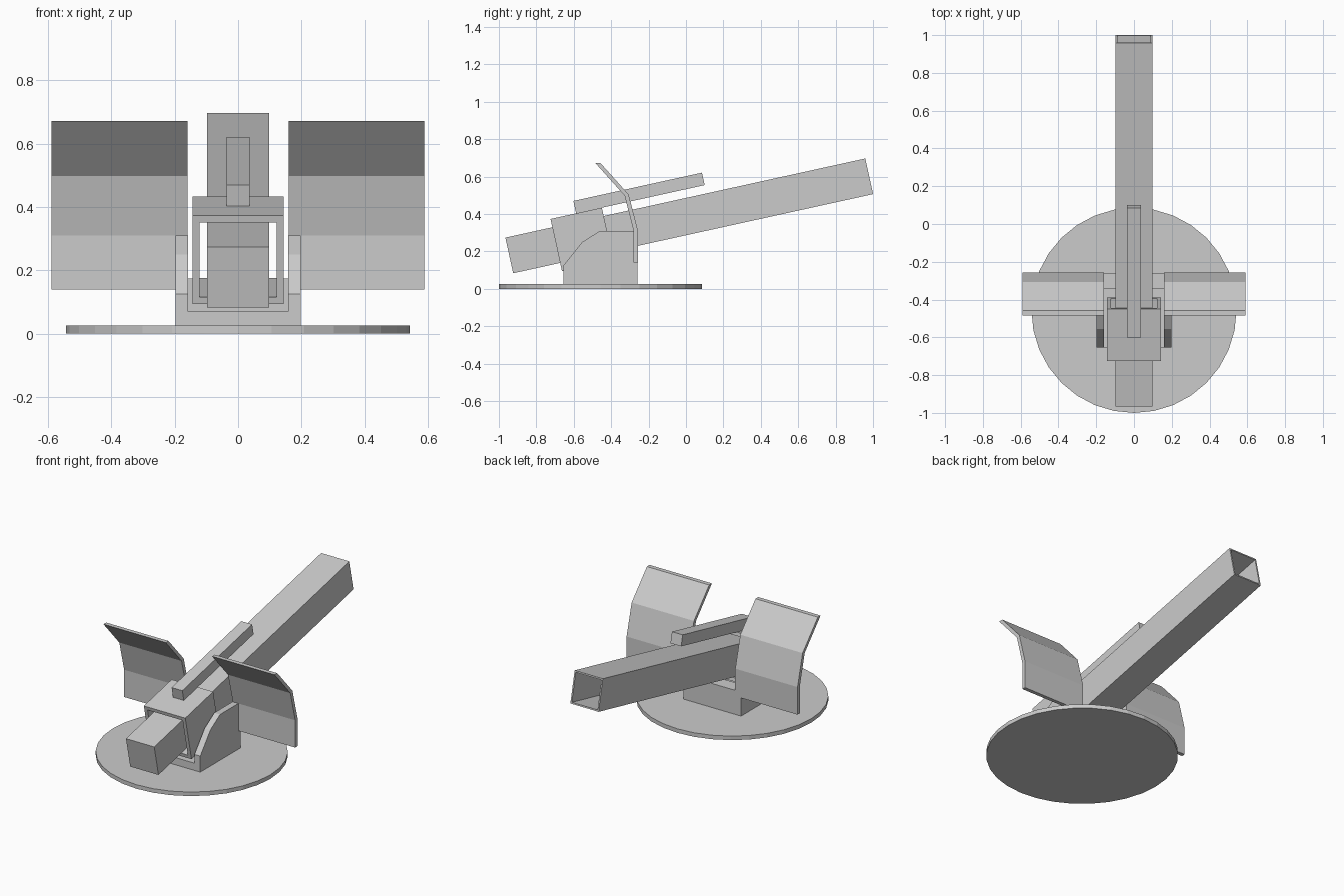
import bpy, bmesh
from math import radians
from mathutils import Matrix

if "Cube" in bpy.data.objects:
    bpy.data.objects.remove(bpy.data.objects["Cube"])

# Barrel frame: local y runs along the tilted barrel, local z is up from its axis
TILT = Matrix.Translation((0, 0.0175, 0.39)) @ Matrix.Rotation(radians(12.4), 4, 'X')


def finish(name, bm, matrix=None):
    bmesh.ops.recalc_face_normals(bm, faces=bm.faces)
    mesh = bpy.data.meshes.new(name)
    bm.to_mesh(mesh)
    bm.free()
    obj = bpy.data.objects.new(name, mesh)
    if matrix:
        obj.matrix_world = matrix
    bpy.context.collection.objects.link(obj)
    return obj


def prism(name, outline, axis, lo, hi, matrix=None):
    """Extrude a 2D outline along x (outline is y,z) or y (outline is x,z)."""
    def place(a, b, d):
        return (d, a, b) if axis == 'X' else (a, d, b)
    bm = bmesh.new()
    face = bm.faces.new([bm.verts.new(place(a, b, lo)) for a, b in outline])
    new = bmesh.ops.extrude_face_region(bm, geom=[face])['geom']
    verts = [v for v in new if isinstance(v, bmesh.types.BMVert)]
    bmesh.ops.translate(bm, verts=verts, vec=place(0, 0, hi - lo))
    return finish(name, bm, matrix)


def rect(x0, x1, z0, z1):
    return [(x0, z0), (x1, z0), (x1, z1), (x0, z1)]


def tube(name, half, wall, y0, y1, bore_end, matrix):
    """Square tube, open at y1; goes right through when bore_end is None."""
    def ring(bm, h, y):
        return [bm.verts.new((x, y, z)) for x, z in rect(-h, h, -h, h)]
    bm = bmesh.new()
    through = bore_end is None
    rings = [ring(bm, half, y0), ring(bm, half, y1), ring(bm, half - wall, y1),
             ring(bm, half - wall, y0 if through else bore_end)]
    pairs = list(zip(rings, rings[1:]))
    if through:
        pairs.append((rings[3], rings[0]))
    else:
        bm.faces.new(rings[0])
        bm.faces.new(rings[3])
    for a, b in pairs:
        for i in range(4):
            j = (i + 1) % 4
            bm.faces.new((a[i], a[j], b[j], b[i]))
    return finish(name, bm, matrix)


# Round turntable
bm = bmesh.new()
bmesh.ops.create_cone(bm, cap_ends=True, segments=32, radius1=0.543, radius2=0.543,
                      depth=0.025, matrix=Matrix.Translation((0, -0.457, 0.0125)))
finish("turntable", bm)

# Mount: floor, front cross wall and two cheek plates
prism("mount_floor", rect(-0.16, 0.16, 0.025, 0.07), 'Y', -0.655, -0.26)
prism("mount_front_wall", rect(-0.16, 0.16, 0.07, 0.175), 'Y', -0.345, -0.26)
cheek = [(-0.655, 0.025), (-0.26, 0.025), (-0.26, 0.31), (-0.46, 0.31),
         (-0.555, 0.25), (-0.655, 0.125)]

# Bent shield plate profile
shield = [(-0.257, 0.14), (-0.257, 0.312), (-0.307, 0.505), (-0.457, 0.672),
          (-0.484, 0.672), (-0.328, 0.498), (-0.28, 0.31), (-0.28, 0.14)]

for side, s in (("left", -1), ("right", 1)):
    prism("mount_cheek_" + side, cheek, 'X', s * 0.158, s * 0.198)
    prism("shield_" + side, shield, 'X', s * 0.16, s * 0.59)

# Square barrel (open muzzle), sliding sleeve and top rail
tube("barrel", 0.0975, 0.009, -0.985, 0.985, 0.0, TILT)
tube("sleeve", 0.143, 0.022, -0.728, -0.447, None, TILT)
prism("top_rail", rect(-0.037, 0.037, 0.143, 0.211), 'Y', -0.588, 0.116, TILT)
